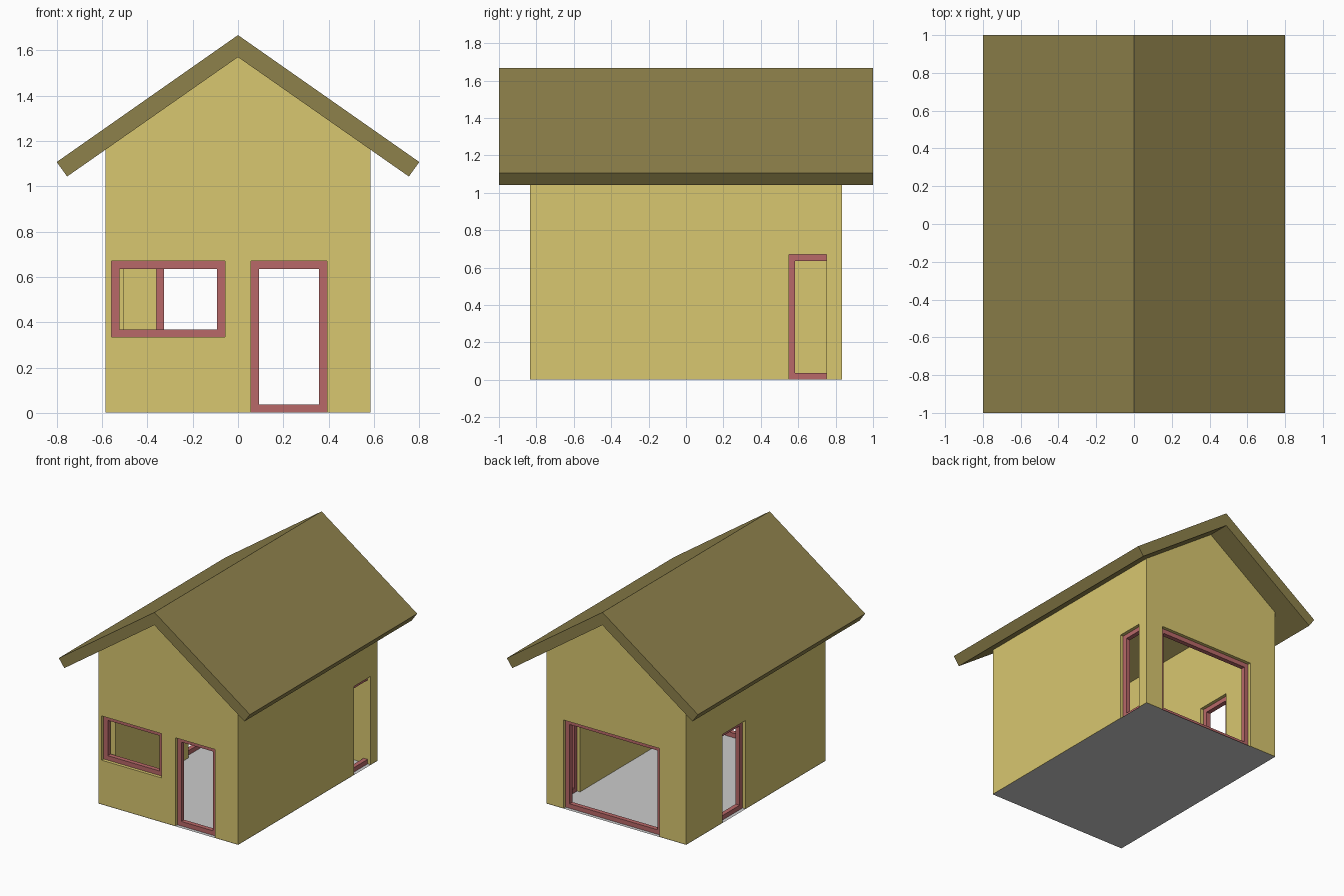
import bpy, bmesh

if "Cube" in bpy.data.objects:
    bpy.data.objects.remove(bpy.data.objects["Cube"])

HX, HY, T = 0.585, 0.833, 0.083      # half width, half depth, wall thickness
BASE, DOOR_H, BAR = 0.002, 0.67, 0.034


def material(name, color):
    m = bpy.data.materials.new(name)
    m.diffuse_color = (*color, 1)
    m.use_nodes = True
    m.node_tree.nodes["Principled BSDF"].inputs["Base Color"].default_value = m.diffuse_color
    return m


WALL = material("wall_yellow", (0.69, 0.57, 0.16))
ROOF = material("roof_olive", (0.27, 0.22, 0.07))
RED = material("frame_red", (0.48, 0.14, 0.14))


def finish(bm, name, mat=None):
    bmesh.ops.recalc_face_normals(bm, faces=bm.faces)
    mesh = bpy.data.meshes.new(name)
    bm.to_mesh(mesh)
    bm.free()
    ob = bpy.data.objects.new(name, mesh)
    bpy.context.collection.objects.link(ob)
    if mat:
        mesh.materials.append(mat)
    return ob


def extrude_y(name, profile, y0, y1, mat=None):
    """Extrude an x-z profile along y."""
    bm = bmesh.new()
    face = bm.faces.new([bm.verts.new((x, y0, z)) for x, z in profile])
    ext = bmesh.ops.extrude_face_region(bm, geom=[face])["geom"]
    verts = [v for v in ext if isinstance(v, bmesh.types.BMVert)]
    bmesh.ops.translate(bm, verts=verts, vec=(0, y1 - y0, 0))
    return finish(bm, name, mat)


def box(name, x0, x1, y0, y1, z0, z1):
    return extrude_y(name, [(x0, z0), (x1, z0), (x1, z1), (x0, z1)], y0, y1)


def cut(target, cutter):
    """Subtract the cutter for good and remove it."""
    cutter.hide_render = True
    mod = target.modifiers.new("cut", 'BOOLEAN')
    mod.operation, mod.solver, mod.object = 'DIFFERENCE', 'EXACT', cutter
    bpy.context.view_layer.objects.active = target
    bpy.ops.object.modifier_apply(modifier=mod.name)
    bpy.data.objects.remove(cutter)


def frame(name, axis, wall, u0, u1, z0, z1):
    """Rectangular frame sitting in the middle of a wall's thickness."""
    bm = bmesh.new()

    def ring(d, inset):
        a, b, c, e = u0 + inset, u1 - inset, z0 + inset, z1 - inset
        pts = [(a, c), (b, c), (b, e), (a, e)]
        return [bm.verts.new((u, d, z) if axis == 'y' else (d, u, z)) for u, z in pts]

    d0, d1 = wall - BAR / 2, wall + BAR / 2
    rings = [ring(d0, 0), ring(d1, 0), ring(d1, BAR), ring(d0, BAR)]
    for r in range(4):
        p, q = rings[r], rings[(r + 1) % 4]
        for i in range(4):
            j = (i + 1) % 4
            bm.faces.new((p[i], p[j], q[j], q[i]))
    return finish(bm, name, RED)


# Roof: one bent slab overhanging on all sides
APEX, EAVE = 1.57, (0.754, 1.043)
extrude_y("roof", [(0, 1.667), (0.8, 1.107), EAVE, (0, APEX), (-EAVE[0], EAVE[1]),
                   (-0.8, 1.107)], -1, 1, ROOF)

# Walls: gabled solid hollowed out
side_z = APEX - (APEX - EAVE[1]) / EAVE[0] * HX
walls = extrude_y("walls", [(-HX, BASE), (HX, BASE), (HX, side_z), (0, APEX), (-HX, side_z)],
                  -HY, HY, WALL)
cut(walls, box("room_cutter", -HX + T, HX - T, -HY + T, HY - T, -0.2, 2))

# Openings, cut through one wall each
cut(walls, box("window_cutter", -0.558, -0.058, -1, -HY + T, 0.335, DOOR_H))
cut(walls, box("front_cutter", 0.058, 0.392, -1, -0.7, -0.2, DOOR_H))
cut(walls, box("back_cutter", -0.36, 0.442, 0.7, 1, -0.2, DOOR_H))
cut(walls, box("left_cutter", -1, -0.45, 0.125, 0.4, -0.2, DOOR_H))
cut(walls, box("right_cutter", 0.45, 1, 0.55, HY - T, -0.2, DOOR_H))

# Frames
MX, MY = HX - T / 2, HY - T / 2
frame("front_window_frame", 'y', -MY, -0.558, -0.058, 0.335, DOOR_H)
frame("front_door_frame", 'y', -MY, 0.058, 0.392, BASE, DOOR_H)
frame("back_door_frame", 'y', MY, -0.36, 0.442, BASE, DOOR_H)
frame("left_door_frame", 'x', -MX, 0.125, 0.4, BASE, DOOR_H)
frame("right_door_frame", 'x', MX, 0.55, 0.8, BASE, DOOR_H)  # far jamb buried in back wall

# Floor: thin sheet under the whole footprint
bm = bmesh.new()
bm.faces.new([bm.verts.new((x, y, 0)) for x, y in
              [(-HX, -HY), (HX, -HY), (HX, HY), (-HX, HY)]])
finish(bm, "floor")
